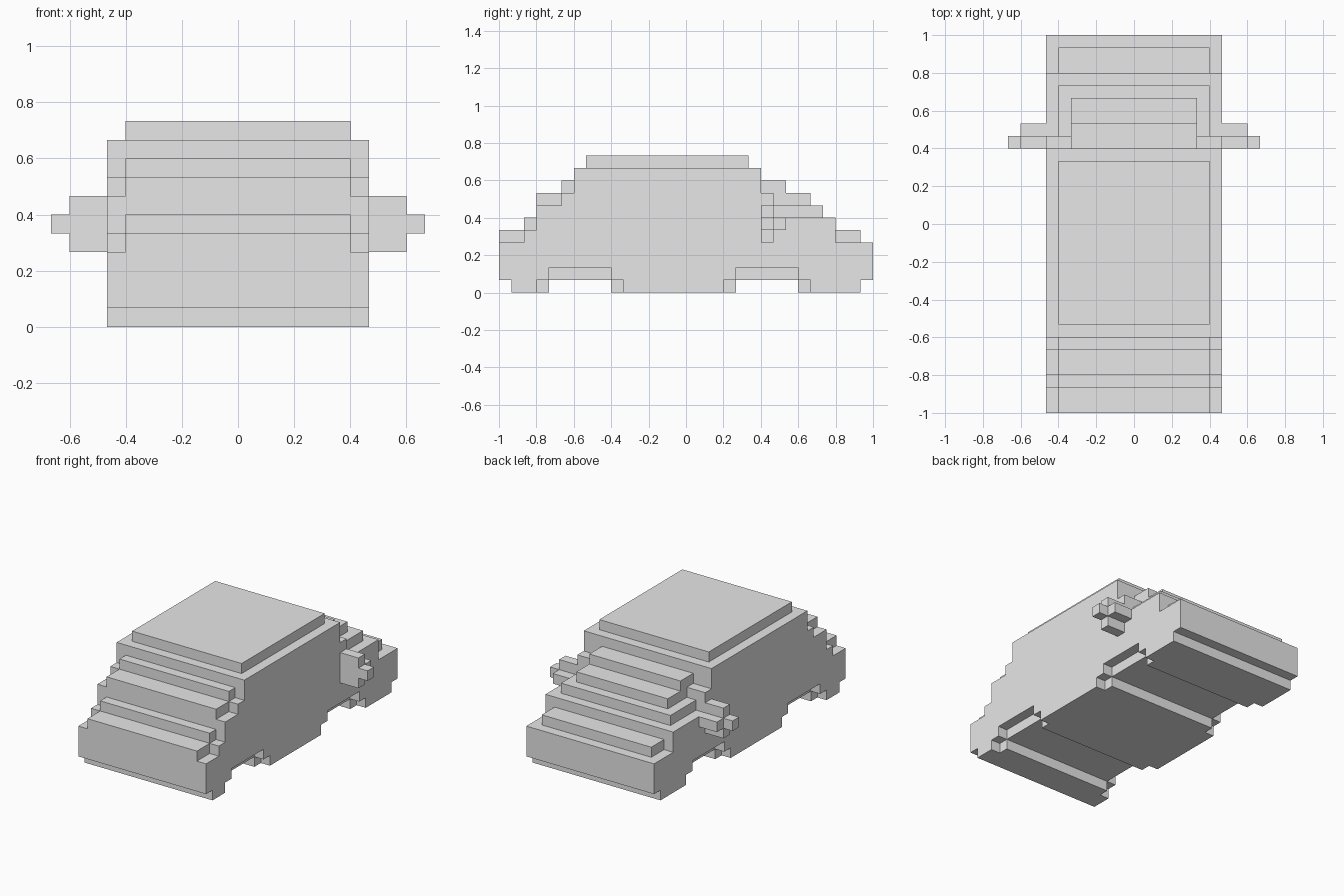
import bpy
import bmesh

UNIT = 1 / 15  # size of one block

cube = bpy.data.objects.get("Cube")
if cube:
    bpy.data.objects.remove(cube, do_unlink=True)

grey = bpy.data.materials.new("plain_grey")
grey.use_nodes = True
grey.diffuse_color = (0.8, 0.8, 0.8, 1)
grey.node_tree.nodes["Principled BSDF"].inputs["Base Color"].default_value = (0.8, 0.8, 0.8, 1)


def staircase(steps):
    """Turn alternating y, z values into the corners of a closed stepped outline."""
    pairs = list(zip(steps[::2], steps[1::2]))
    corners = []
    for (y, z), (next_y, _) in zip(pairs, pairs[1:] + pairs[:1]):
        corners += [(y, z), (next_y, z)]
    return corners


def extrude(name, outline, x_min, x_max):
    """Extrude a side outline, given in blocks, across the width."""
    bm = bmesh.new()
    verts = [bm.verts.new((x_min * UNIT, y * UNIT, z * UNIT)) for y, z in outline]
    face = bm.faces.new(verts)
    grown = bmesh.ops.extrude_face_region(bm, geom=[face], use_keep_orig=True)
    moved = [v for v in grown["geom"] if isinstance(v, bmesh.types.BMVert)]
    bmesh.ops.translate(bm, verts=moved, vec=((x_max - x_min) * UNIT, 0, 0))
    bmesh.ops.recalc_face_normals(bm, faces=bm.faces)
    mesh = bpy.data.meshes.new(name)
    bm.to_mesh(mesh)
    bm.free()
    mesh.materials.append(grey)
    obj = bpy.data.objects.new(name, mesh)
    bpy.context.collection.objects.link(obj)
    return obj


def block(name, x, y, z):
    outline = [(y[0], z[0]), (y[1], z[0]), (y[1], z[1]), (y[0], z[1])]
    return extrude(name, outline, *x)


# Stepped outlines: front slope, roof, rear slope, then the underside
core_steps = [-14, 1, -15, 5, -13, 6, -12, 8, -10, 9, -9, 10, -8, 11,
              5, 10, 6, 7, 11, 6, 12, 5, 14, 4, 15, 1, 14, 0,
              9, 1, 4, 0, -6, 1, -11, 0]
side_steps = [-14, 1, -15, 4, -13, 5, -12, 7, -10, 8, -9, 10,
              6, 6, 12, 4, 15, 1, 14, 0,
              10, 1, 9, 2, 4, 1, 3, 0, -5, 1, -6, 2, -11, 1, -12, 0]

# Main body and the raised middle of the rear slope
extrude("body_core", staircase(core_steps), -6, 6)
extrude("rear_ridge", [(6, 7), (10, 7), (10, 8), (8, 8), (8, 9), (6, 9)], -5, 5)

# Side panels with wheel arches, corner posts and cross-shaped side knobs
for side, s in (("left", 1), ("right", -1)):
    def span(a, b):
        return sorted((a * s, b * s))
    extrude(side + "_side_panel", staircase(side_steps), *span(6, 7))
    block(side + "_corner_post", span(5, 7), (6, 7), (6, 8))
    block(side + "_knob_plate", span(7, 9), (6, 7), (4, 7))
    block(side + "_knob_tip", span(9, 10), (6, 7), (5, 6))
    block(side + "_knob_rear", span(7, 9), (7, 8), (5, 6))
